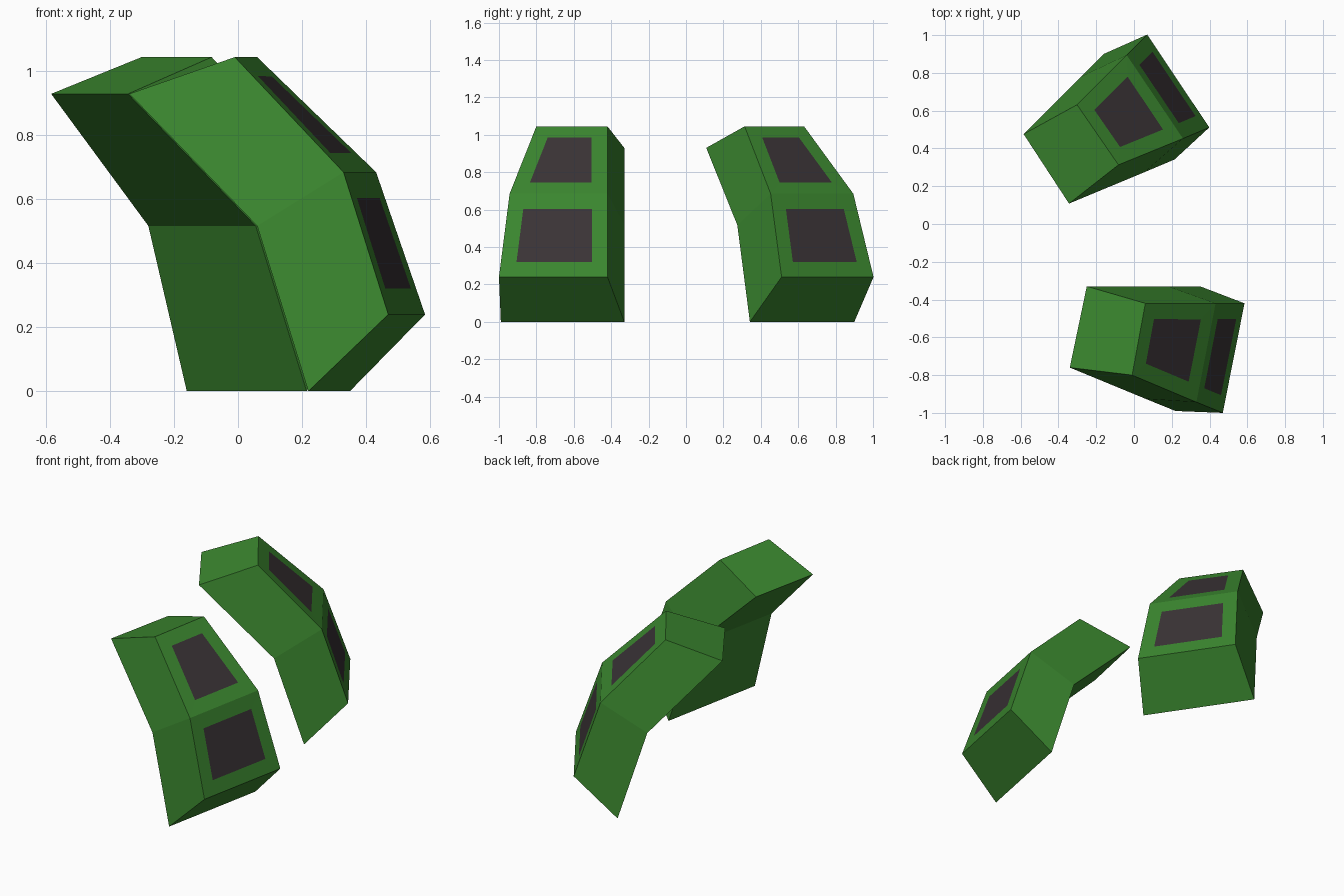
import bpy, bmesh
from math import radians
from mathutils import Matrix

if "Cube" in bpy.data.objects:
    bpy.data.objects.remove(bpy.data.objects["Cube"])


def material(name, color):
    m = bpy.data.materials.new(name)
    m.diffuse_color = color
    m.use_nodes = True
    m.node_tree.nodes["Principled BSDF"].inputs["Base Color"].default_value = m.diffuse_color
    return m


green = material("green_paint", (0.043, 0.24, 0.028, 1))
dark = material("dark_panel", (0.042, 0.033, 0.037, 1))

# Cross-sections from bottom to top: inner back, inner front, outer front, outer back
SECTIONS = [
    [(0.35, -0.33, 0.0), (0.22, -0.99, 0.0), (0.47, -1.0, 0.24), (0.585, -0.42, 0.24)],
    [(0.18, -0.33, 0.517), (0.06, -0.925, 0.517), (0.33, -0.943, 0.685), (0.432, -0.42, 0.685)],
    [(-0.25, -0.33, 0.93), (-0.34, -0.76, 0.93), (-0.01, -0.80, 1.045), (0.06, -0.42, 1.045)],
]


def bent_plate(name, matrix):
    bm = bmesh.new()
    rings = [[bm.verts.new(p) for p in ring] for ring in SECTIONS]
    outer = []
    for low, high in zip(rings, rings[1:]):
        for i in range(4):
            j = (i + 1) % 4
            face = bm.faces.new((low[i], low[j], high[j], high[i]))
            if i == 2:
                outer.append(face)
    bm.faces.new(rings[0][::-1])
    bm.faces.new(rings[-1])
    bmesh.ops.recalc_face_normals(bm, faces=bm.faces[:])

    # Dark panels inset in the two outer faces
    bmesh.ops.inset_individual(bm, faces=outer, thickness=0.085, use_even_offset=True)
    for face in outer:
        face.material_index = 1

    bm.transform(matrix)
    mesh = bpy.data.meshes.new(name)
    bm.to_mesh(mesh)
    bm.free()
    mesh.materials.append(green)
    mesh.materials.append(dark)
    obj = bpy.data.objects.new(name, mesh)
    bpy.context.collection.objects.link(obj)
    return obj


# The back plate is the front plate turned 45 degrees and moved
bent_plate("front_plate", Matrix.Identity(4))
bent_plate("back_plate", Matrix.Translation((-0.641, 0.886, 0)) @ Matrix.Rotation(radians(45), 4, "Z"))
